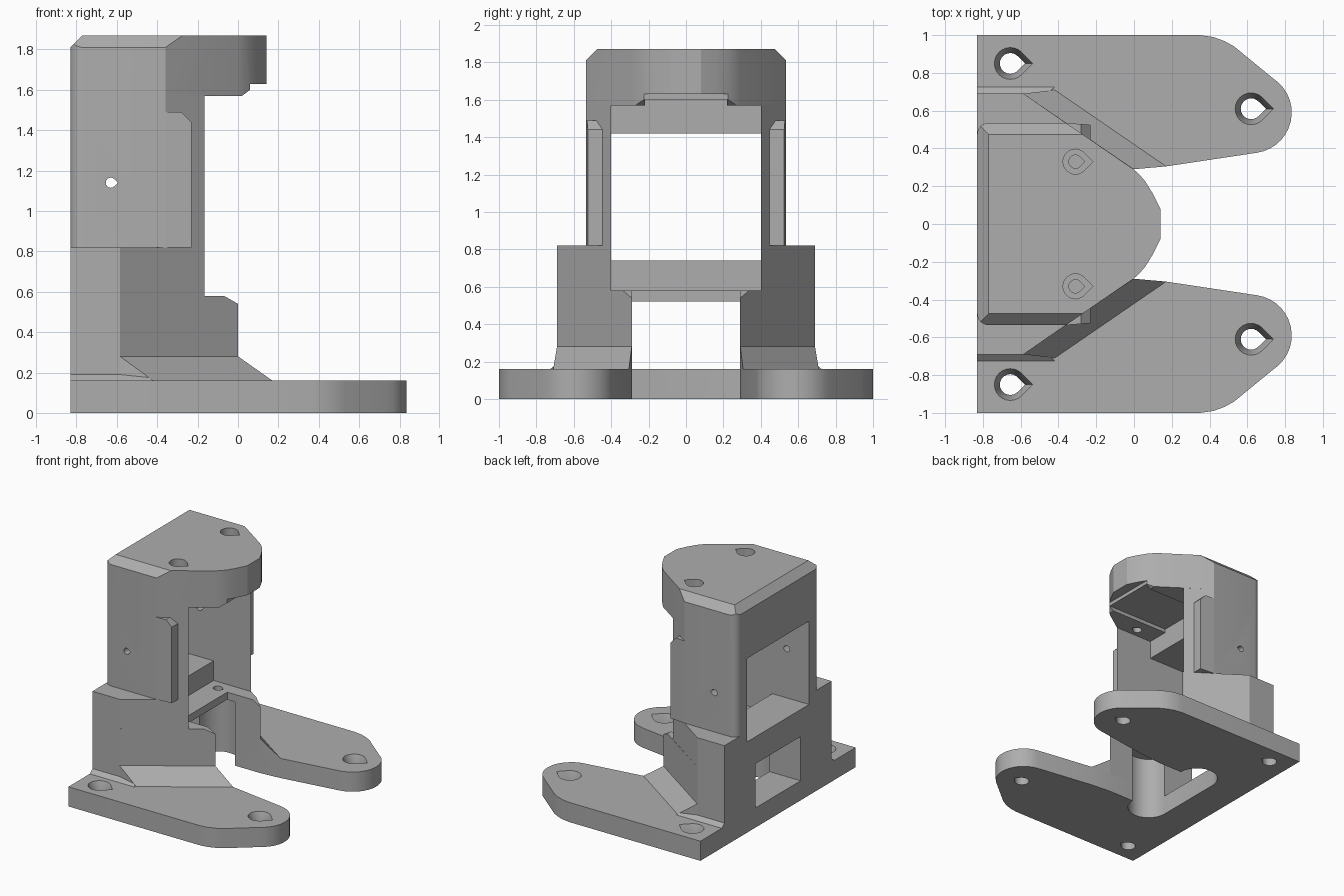
import bpy, bmesh
from math import cos, sin, pi, radians

start = bpy.data.objects.get("Cube")
if start:
    bpy.data.objects.remove(start)

grey = bpy.data.materials.new("mid_grey")
grey.use_nodes = True
grey.diffuse_color = (0.42, 0.42, 0.42, 1)
grey.node_tree.nodes["Principled BSDF"].inputs["Base Color"].default_value = (0.42, 0.42, 0.42, 1)
parts, cutters = [], []


def finish(name, bm, cutter=False):
    bmesh.ops.recalc_face_normals(bm, faces=bm.faces[:])
    mesh = bpy.data.meshes.new(name)
    bm.to_mesh(mesh)
    bm.free()
    mesh.materials.append(grey)
    ob = bpy.data.objects.new(name, mesh)
    bpy.context.collection.objects.link(ob)
    ob.hide_render = cutter
    (cutters if cutter else parts).append(ob)
    return ob


def loft(name, ring_a, ring_b, lo, hi, axis="z", cutter=False):
    """Solid between two outlines lying at lo and hi along an axis."""
    place = {"x": lambda p, h: (h, p[0], p[1]),
             "y": lambda p, h: (p[0], h, p[1]),
             "z": lambda p, h: (p[0], p[1], h)}[axis]
    bm = bmesh.new()
    a = [bm.verts.new(place(p, lo)) for p in ring_a]
    b = [bm.verts.new(place(p, hi)) for p in ring_b]
    bm.faces.new(a)
    bm.faces.new(b)
    n = len(a)
    for i in range(n):
        j = (i + 1) % n
        bm.faces.new((a[i], a[j], b[j], b[i]))
    return finish(name, bm, cutter)


def prism(name, pts, lo, hi, axis="z", cutter=False):
    return loft(name, pts, pts, lo, hi, axis, cutter)


def hull(name, pts):
    bm = bmesh.new()
    for p in pts:
        bm.verts.new(p)
    bmesh.ops.convex_hull(bm, input=bm.verts[:])
    return finish(name, bm)


def rect(a, b, c, d):
    return [(a, c), (b, c), (b, d), (a, d)]


def arc(cx, cy, r, a0, a1, n=12):
    return [(cx + r * cos(radians(a0 + (a1 - a0) * i / n)),
             cy + r * sin(radians(a0 + (a1 - a0) * i / n))) for i in range(n + 1)]


def flip(pts, s):
    return [(x, y * s) for x, y in pts]


def both(half):
    return half + flip(half[::-1], -1)


def drop_hole(x, y, lo, hi, r_lo, r_hi, axis="z"):
    """Teardrop cutter with its point towards +x."""
    rings = [arc(x, y, r, 45, 315, 18) + [(x + r * 1.414, y)] for r in (r_lo, r_hi)]
    return loft("hole_cutter", rings[0], rings[1], lo, hi, axis, True)


def cut(ob, tools):
    for t in tools:
        m = ob.modifiers.new("cut", "BOOLEAN")
        m.operation, m.solver, m.object = "DIFFERENCE", "EXACT", t
    dg = bpy.context.evaluated_depsgraph_get()
    mesh = bpy.data.meshes.new_from_object(ob.evaluated_get(dg))
    ob.modifiers.clear()
    ob.data = mesh


SIDES = (("left", 1), ("right", -1))
pocket = arc(-0.39, 0.29, 0.16, 180, 0)
back_corner = arc(-0.77, 0.475, 0.06, 180, 90, 6)

# Base plate with two rounded arms and a notch
base = prism("base_plate", both(
    pocket + [(0, 0.29), (0.17, 0.305)] + arc(0.62, 0.59, 0.215, -82, 57, 14)
    + [(0.53, 0.94), (0.48, 0.968), (0.42, 0.99), (0.35, 1), (-0.83, 1)]), 0, 0.16)
holes = []
for n, s in SIDES:
    for x, y in ((-0.655, 0.85), (0.62, 0.61)):
        holes.append(drop_hole(x, y * s, 0.08, 0.17, 0.055, 0.088))
        holes.append(drop_hole(x, y * s, -0.02, 0.09, 0.055, 0.055))
cut(base, holes)

# Lower side blocks, their flared feet, the walls and the side pads
pad_chamfer = prism("pad_cutter", [(-0.28, 1.49), (-0.22, 1.43), (-0.1, 1.43), (-0.1, 1.6), (-0.28, 1.6)],
                    -0.8, 0.8, "y", True)
for n, s in SIDES:
    prism(n + "_lower_block", flip(
        [(-0.83, 0.29)] + pocket + [(0, 0.29), (-0.585, 0.69), (-0.83, 0.69)], s), 0.16, 0.52)
    hull(n + "_front_flare", [(x, y * s, z) for x, y, z in (
        (-0.585, 0.69, 0.28), (0, 0.29, 0.28), (-0.585, 0.69, 0.16),
        (0, 0.29, 0.16), (0.17, 0.305, 0.16), (-0.42, 0.71, 0.16))])
    hull(n + "_side_flare", [(x, y * s, z) for x, y, z in (
        (-0.83, 0.69, 0.16), (-0.83, 0.725, 0.16), (-0.83, 0.69, 0.19),
        (-0.42, 0.725, 0.16), (-0.46, 0.69, 0.19), (-0.46, 0.69, 0.16))])
    prism(n + "_wall_foot", flip(
        [(-0.83, 0.4), (-0.165, 0.4), (-0.585, 0.69), (-0.83, 0.69)], s), 0.58, 0.82)
    wall = prism(n + "_wall", flip(
        [(-0.83, 0.4)] + back_corner + [(-0.36, 0.535), (-0.165, 0.4)], s), 0.82, 1.57)
    cut(wall, [drop_hole(-0.63, 1.14, 0.3 * s, 0.7 * s, 0.025, 0.025, "y")])
    pad = prism(n + "_side_pad", flip(
        [(-0.36, 0.535), (-0.23, 0.525), (-0.23, 0.446)], s), 0.82, 1.49)
    cut(pad, [pad_chamfer])

# Shelf that carries the lower screws
shelf = prism("shelf", both([(-0.3, 0.29), (0, 0.29), (-0.585, 0.69), (-0.83, 0.69)]), 0.52, 0.58)
nose = prism("nose_cutter", [(-0.0875, 0.59), (0.0175, 0.53), (0.1, 0.53), (0.1, 0.6)], -0.8, 0.8, "y", True)
cut(shelf, [nose] + [drop_hole(-0.4, 0.31 * s, 0.5, 0.6, 0.035, 0.035) for n, s in SIDES])

# Bars across the back, below and above the window
prism("lower_back_bar", rect(-0.83, -0.5, -0.4, 0.4), 0.58, 0.74)
prism("upper_back_bar", rect(-0.83, -0.5, -0.4, 0.4), 1.42, 1.57)

# Cap with chamfered back and sides, stepped underside and screw holes
cap = prism("cap", both(back_corner + [
    (-0.36, 0.535), (0, 0.288), (0.03, 0.26), (0.06, 0.225), (0.1, 0.16), (0.14, 0.08)]), 1.57, 1.87)
tools = [
    prism("back_chamfer", [(-0.84, 1.8), (-0.76, 1.88), (-0.9, 1.88), (-0.9, 1.8)], -0.8, 0.8, "y", True),
    prism("front_step", [(0.02, 1.57), (0.06, 1.6), (0.06, 1.63), (0.2, 1.63), (0.2, 1.5), (0.02, 1.5)],
          -0.8, 0.8, "y", True),
    prism("groove", rect(-0.5, 0.3, -0.22, 0.22), 1.5, 1.6, "z", True)]
for n, s in SIDES:
    tools.append(prism("side_chamfer", flip([(0.545, 1.8), (0.465, 1.88), (0.6, 1.88), (0.6, 1.8)], 1)
                       if s > 0 else [(-0.545, 1.8), (-0.465, 1.88), (-0.6, 1.88), (-0.6, 1.8)],
                       -1, 0.3, "x", True))
    tools.append(drop_hole(-0.31, 0.33 * s, 1.79, 1.88, 0.066, 0.066))
    tools.append(drop_hole(-0.31, 0.33 * s, 1.5, 1.8, 0.035, 0.035))
cut(cap, tools)

# Remove the cutters and shade curved walls smooth
for c in cutters:
    bpy.data.objects.remove(c)
bpy.ops.object.select_all(action="DESELECT")
for p in parts:
    p.select_set(True)
bpy.context.view_layer.objects.active = parts[0]
bpy.ops.object.shade_smooth_by_angle(angle=radians(25))
